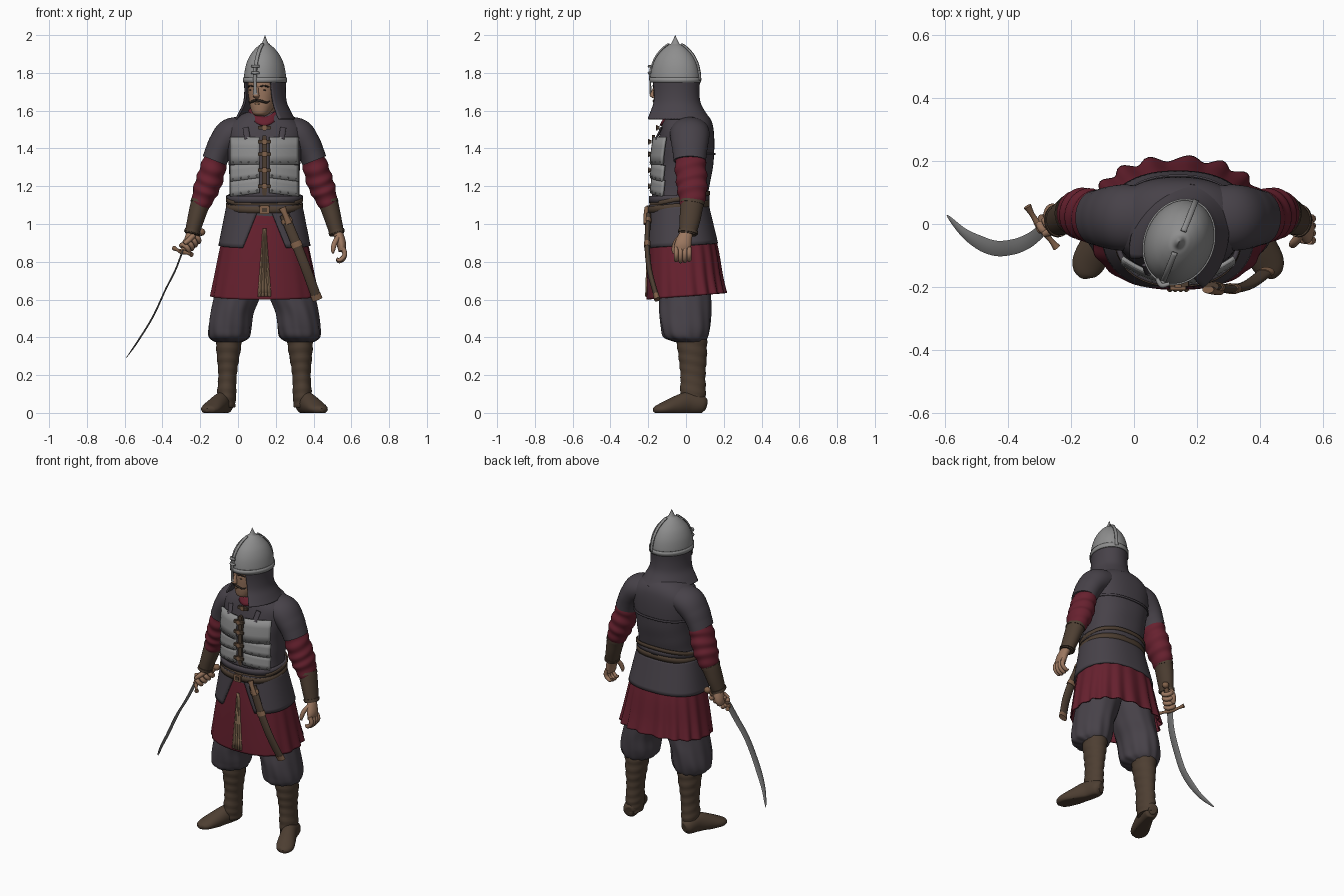
import bpy, bmesh, math
from math import sin, cos, pi, radians
from mathutils import Vector, Matrix

def material(name, rgb):
    m = bpy.data.materials.new(name)
    m.diffuse_color = (*rgb, 1)
    return m

GREY = material("dark grey cloth", (0.063, 0.054, 0.066))
RED = material("dark red cloth", (0.135, 0.015, 0.028))
STEEL = material("steel", (0.27, 0.27, 0.27))
BLADE = material("blade steel", (0.19, 0.19, 0.19))
BROWN = material("brown leather", (0.075, 0.049, 0.032))
SKIN = material("skin", (0.33, 0.185, 0.115))
TAN = material("tan fittings", (0.22, 0.12, 0.068))
LINEN = material("linen", (0.30, 0.19, 0.11))
HAIR = material("dark hair", (0.025, 0.018, 0.014))
CX = 0.14
HEAD = Matrix.Translation((0.143, -0.057, 0)) @ Matrix.Rotation(radians(-22), 4, 'Z')

def spline(pts, t):
    n = len(pts)
    f = min(max(t, 0), 1) * (n - 1)
    i = min(int(f), n - 2)
    f -= i
    a, b, c, d = pts[max(i - 1, 0)], pts[i], pts[i + 1], pts[min(i + 2, n - 1)]
    return [0.5 * (2 * q + (r - p) * f + (2 * p - 5 * q + 4 * r - s) * f * f
            + (3 * q - p - 3 * r + s) * f ** 3) for p, q, r, s in zip(a, b, c, d)]

def sq(a, rx, ry, p=2):
    c, s = cos(a), sin(a)
    return (rx * math.copysign(abs(c) ** (2 / p), c), ry * math.copysign(abs(s) ** (2 / p), s))

def surface(name, fn, nu, nv, mat, closed=False, caps=False, thick=0, xf=None):
    bm = bmesh.new()
    cols = nu if closed else nu + 1
    g = [[bm.verts.new(fn(i / nu, j / nv)) for i in range(cols)] for j in range(nv + 1)]
    for j in range(nv):
        for i in range(nu):
            k = (i + 1) % cols
            bm.faces.new((g[j][i], g[j][k], g[j + 1][k], g[j + 1][i]))
    if caps:
        bm.faces.new(g[0][::-1])
        bm.faces.new(g[-1])
    if xf:
        bm.transform(xf)
    bmesh.ops.remove_doubles(bm, verts=bm.verts, dist=1e-5)
    bmesh.ops.recalc_face_normals(bm, faces=bm.faces)
    me = bpy.data.meshes.new(name)
    bm.to_mesh(me)
    bm.free()
    me.materials.append(mat)
    me.polygons.foreach_set("use_smooth", [True] * len(me.polygons))
    me.set_sharp_from_angle(angle=radians(45))
    ob = bpy.data.objects.new(name, me)
    bpy.context.collection.objects.link(ob)
    if thick:
        mod = ob.modifiers.new("thickness", 'SOLIDIFY')
        mod.thickness, mod.offset = thick, 0
    return ob

# Swept form through points (x, y, z, radius a, radius b)
def tube(name, pts, mat, fold=None, flat=False, ref=(0, 1, 0), p=2, n=32, seg=8, xf=None, floor=False):
    ref = Vector(ref)
    def fn(u, v):
        P = spline(pts, v)
        t = Vector((0, 0, 1))
        if not flat:
            t = (Vector(spline(pts, v + 0.01)[:3]) - Vector(spline(pts, v - 0.01)[:3])).normalized()
        e = ref.cross(t).normalized()
        x, y = sq(2 * pi * u, max(P[3], 1e-4), max(P[4], 1e-4), p)
        m = fold(2 * pi * u, v) if fold else 1
        q = Vector(P[:3]) + (e * x + t.cross(e) * y) * m
        if floor:
            q.z = max(q.z, 0)
        return q
    return surface(name, fn, n, seg * (len(pts) - 1), mat, True, True, 0, xf)

def ball(name, c, r, mat, xf=None):
    surface(name, lambda u, v: (c[0] + r[0] * sin(pi * v) * cos(2 * pi * u), c[1] + r[1] * sin(pi * v) * sin(2 * pi * u),
            c[2] + r[2] * cos(pi * v)), 16, 10, mat, True, False, 0, xf)

# Legs and arms, one side at a time
for s, side in ((-1, "right"), (1, "left")):
    X = lambda pts: [(CX + s * q[0],) + tuple(q[1:]) for q in pts]
    tube(side + "_boot_shaft", X([(.20, .04, .03, .045, .06), (.20, .037, .1, .05, .068), (.196, .037, .2, .049, .066),
         (.192, .035, .3, .06, .075), (.188, .03, .4, .072, .082)]), BROWN, lambda a, v: 1 + .03 * sin(v * 48 + 2 * sin(a)))
    tube(side + "_boot_foot", X([(.197, .103, .04, .025, .03), (.205, .08, .045, .043, .05), (.225, .01, .05, .046, .06),
         (.255, -.06, .035, .052, .05), (.283, -.12, .022, .053, .034), (.297, -.155, .017, .038, .022),
         (.302, -.172, .014, .01, .01)]), BROWN, ref=(0, 0, 1), floor=True)
    tube(side + "_trouser_leg", X([(.19, .02, .375, .07, .075), (.187, .0, .40, .105, .115), (.183, -.002, .45, .114, .13),
         (.172, -.004, .53, .113, .136), (.145, -.004, .62, .122, .136), (.115, -.005, .75, .125, .135),
         (.1, -.01, .88, .1, .12)]), GREY,
         lambda a, v: 1 + .035 * (1 - v) * sin(11 * a + 3 * v) + .012 * sin(4 * a + 14 * v), flat=True, n=64)
    tube(side + "_short_sleeve", X([(.10, .02, 1.50, .07, .10), (.175, .02, 1.475, .085, .105), (.222, .02, 1.425, .075, .098),
         (.248, .02, 1.375, .069, .09), (.264, .02, 1.335, .067, .086)]), GREY)
    tube(side + "_red_sleeve", X([(.245, .02, 1.39, .058, .078), (.268, .023, 1.31, .066, .082), (.292, .03, 1.23, .07, .082),
         (.318, .033, 1.16, .064, .076), (.342, .03, 1.09, .045, .058)]), RED,
         lambda a, v: 1 + .045 * sin(v * 30 + 1.5 * sin(a)), seg=12)
    tube(side + "_bracer", X([(.328, .035, 1.135, .054, .066), (.345, .03, 1.09, .05, .06), (.365, .02, 1.02, .044, .055),
         (.385, .008, .945, .038, .045)]), BROWN)
    for k, (dx, y, z, r) in enumerate(((.335, .033, 1.12, .055), (.38, .012, .965, .043))):
        tube(f"{side}_bracer_band_{k}", X([(dx, y, z, r, r + .01), (dx + .004, y - .002, z - .014, r, r + .01)]), BROWN)

# Relaxed left hand
tube("left_hand_palm", [(.525, .008, .96, .026, .032), (.537, -.005, .93, .026, .038), (.548, -.016, .89, .025, .044),
     (.55, -.02, .855, .018, .042)], SKIN, n=20)
for k in range(4):
    y, d = -.052 + .023 * k, .006 * abs(k - 1.4)
    tube(f"left_finger_{k}", [(.555, y, .875, .013, .013), (.565, y, .845, .013, .013), (.558, y, .815 + d, .012, .012),
         (.537, y, .80 + d, .011, .011), (.522, y, .808 + d, .006, .006)], SKIN, n=10, seg=4)
tube("left_thumb", [(.53, -.03, .93, .014, .016), (.512, -.055, .9, .014, .014), (.503, -.065, .865, .012, .012),
     (.503, -.066, .845, .005, .005)], SKIN, n=10, seg=4)

# Sword: grip, guard, curved blade and the fist around it
A, B = Vector((-.195, .058, .957)), Vector((-.30, -.018, .85))
axis = (B - A).normalized()
tube("sword_grip", [(*A, .013, .013), (*A.lerp(B, .5), .015, .015), (*B, .014, .014)], TAN, n=14)
ball("sword_pommel", A, (.022, .02, .02), TAN)
tube("sword_guard", [(-.338, .056, .872, .013, .013), (-.32, .025, .862, .008, .008), (-.295, -.012, .852, .014, .014),
     (-.265, -.05, .845, .008, .008), (-.245, -.075, .838, .013, .013)], TAN, ref=(0, 0, 1), n=14)
path = [(-.292, -.02, .86), (-.332, -.052, .755), (-.385, -.073, .65), (-.45, -.075, .51), (-.53, -.036, .38), (-.594, .028, .288)]
def blade(u, v):
    t = (Vector(spline(path, v + .01)) - Vector(spline(path, v - .01))).normalized()
    w = (Vector((0, 1, 0)) - t * t.y).normalized()
    half = .024 * min(1, (1 - v) * 3.2) ** .7 + .0005
    x, y = sq(2 * pi * u, half, .0045 * min(1, 6 * (1 - v) + .1), 1.4)
    return Vector(spline(path, v)) + w * x + t.cross(w) * y
surface("sword_blade", blade, 12, 50, BLADE, True, True)
tube("right_hand_palm", [(-.238, .02, .965, .026, .032), (-.25, .024, .935, .028, .038), (-.262, .026, .90, .026, .038),
     (-.272, .02, .872, .016, .026)], SKIN, n=20)
e1 = axis.cross(Vector((0, 0, 1))).normalized()
e2 = axis.cross(e1)
for k in range(4):
    c = A.lerp(B, .3 + .17 * k)
    arc = [(*(c + e1 * .026 * cos(a) + e2 * .026 * sin(a)), .013, .013) for a in [pi * q / 4 for q in range(8)]]
    tube(f"right_finger_{k}", arc, SKIN, ref=axis, n=10, seg=3)
tube("right_thumb", [(-.235, -.005, .94, .015, .015), (-.26, -.022, .915, .014, .014), (-.285, -.032, .895, .01, .01)], SKIN, n=10)

# Red skirt with pleats that deepen towards the back hem
skirt = [(0, .0, .60, .28, .205), (0, -.008, .7, .262, .195), (0, -.018, .88, .228, .178), (0, -.035, 1.06, .185, .145)]
def skirt_fn(u, v):
    a = 2 * pi * u
    P = spline(skirt, v)
    back = .5 + .5 * sin(a)
    x, y = sq(a, P[3], P[4], 2.35)
    m = 1 + .05 * (1 - v) * back * sin(18 * a)
    return (CX + x * m, P[1] + y * m, P[2] + .035 * (1 - v) * back)
surface("red_skirt", skirt_fn, 144, 16, RED, True, False, .008)
surface("linen_front_panel", lambda u, v: (CX + (u - .5) * (.07 - .055 * v), -.211 + .012 * v + .003 * cos(u * 8 * pi),
        .615 + .36 * v), 32, 8, LINEN, thick=.005)

# Tunic: torso and the open skirt flap
tube("tunic_torso", [(CX, -.04, 1.03, .185, .145), (CX, -.038, 1.12, .187, .145), (CX, -.022, 1.22, .185, .15),
     (CX, -.008, 1.32, .19, .153), (CX, 0, 1.42, .205, .15), (CX, .006, 1.50, .205, .14), (CX, .008, 1.55, .165, .125),
     (CX, .005, 1.585, .11, .10), (CX, 0, 1.60, .06, .07)], GREY, flat=True, p=2.35, n=56,
     fold=lambda a, v: 1 + .008 * sin(v * 40 + 3 * cos(a)) * max(0, 1 - 2 * v))
def flap(u, v):
    gap = .08 + .36 * v
    a = -pi / 2 + gap + u * (2 * pi - 2 * gap)
    x, y = sq(a, .195 + .043 * v, .152 + .034 * v, 2.35)
    return (CX + x, -.037 + .015 * v + y, 1.10 - .215 * v + .012 * v * sin(a))
surface("tunic_flap", flap, 72, 10, GREY, thick=.012)

# Rings round the body: sash rolls, belts, back seam
def band(name, z0, z1, h, rx, ry, cy, mat, thick=.008, r=(0, 1)):
    def fn(u, v):
        a = -pi / 2 + 2 * pi * (r[0] + (r[1] - r[0]) * u)
        x, y = sq(a, rx, ry, 2.35)
        return (CX + x, cy + y, z0 + (z1 - z0) * (.5 + .5 * sin(a)) + (v - .5) * h)
    surface(name, fn, 72, 2, mat, r == (0, 1), False, thick)
band("sash", 1.13, 1.14, .035, .193, .152, -.036, GREY, .016)
band("main_belt", 1.075, 1.11, .034, .199, .158, -.038, BROWN)
band("second_belt", 1.10, 1.165, .022, .2, .157, -.033, BROWN)
band("back_seam", 1.37, 1.37, .012, .2, .156, -.002, GREY, .006, (.3, .7))
def box(name, c, d, mat):
    surface(name, lambda u, v: (c[0] + sq(2 * pi * (u + .125), d[0], d[2], 8)[0], c[1] + d[1] * (2 * v - 1),
            c[2] + sq(2 * pi * (u + .125), d[0], d[2], 8)[1]), 16, 1, mat, True, True)
box("belt_buckle", (CX, -.203, 1.075), (.026, .006, .022), TAN)
box("belt_buckle_centre", (CX, -.209, 1.075), (.014, .004, .011), BROWN)

# Breastplate: three rows each side, joined by straps and buckles
rows = ((1.46, 1.315), (1.32, 1.235), (1.24, 1.155))
for s, side in ((-1, "right"), (1, "left")):
    for k, (top, low) in enumerate(rows):
        def plate(u, v, s=s, top=top, low=low):
            d = .026 + .152 * u
            return (CX + s * d, -.178 + 2 * d * d - .009 * v + .1 * max(0, top - v * (top - low) - 1.38), top - v * (top - low) + .02 * (.5 - u) * (top < 1.4))
        surface(f"{side}_chest_plate_{k}", plate, 10, 3, STEEL, thick=.013)
        for j in range(4):
            d = .04 + .042 * j
            ball(f"{side}_rivet_{k}_{j}", (CX + s * d, -.191 + 2 * d * d, low + .012 + .02 * (.5 - j / 3) * (top < 1.4)), (.005,) * 3, STEEL)
    tube(side + "_shoulder_strap", [(CX + s * .09, -.158, 1.45, .016, .006), (CX + s * .1, -.13, 1.51, .016, .006)], GREY, n=12)
box("chest_strap", (CX, -.172, 1.31), (.013, .009, .16), BROWN)
for k, z in enumerate((1.51, 1.435, 1.37, 1.285, 1.20)):
    box(f"chest_buckle_strap_{k}", (CX, (-.148 if k == 0 else -.19), z), (.034, .008, .010), BROWN)
    box(f"chest_buckle_{k}", (CX, (-.156 if k == 0 else -.197), z), (.011, .004, .014), TAN)

# Sheath with fittings and a knife handle
sheath = [(.245, -.198, 1.05), (.29, -.204, .94), (.35, -.2, .79), (.42, -.152, .60)]
def on_sheath(name, t0, t1, a, b, mat):
    tube(name, [(*spline(sheath, t0 + (t1 - t0) * q / 4), a, b) for q in range(5)], mat, n=20, seg=4)
on_sheath("sheath", 0, .98, .026, .014, BROWN)
on_sheath("sheath_throat", .1, .16, .03, .017, TAN)
on_sheath("sheath_middle_fitting", .42, .48, .03, .017, TAN)
on_sheath("sheath_tip", .93, 1, .028, .016, TAN)
tube("knife_handle", [(.235, -.208, 1.085, .02, .012), (.25, -.212, 1.05, .014, .012), (.27, -.214, 1.0, .018, .012)], TAN, n=16)

# Neck, collar and face
tube("neck", [(CX, -.03, 1.5, .06, .065), (CX, -.045, 1.66, .055, .06)], SKIN, flat=True)
def collar(u, v):
    a = 2 * pi * u
    front = max(0, -sin(a)) ** 3
    x, y = sq(a, .092 - .018 * v, .105 - .025 * v)
    return (CX + x, -.018 + y - .012 * front, 1.565 + .045 * v - .045 * front)
surface("red_collar", collar, 40, 3, RED, True, False, .012)
tube("head", [(0, -.06, 1.572, .02, .022), (0, -.058, 1.585, .042, .046), (0, -.042, 1.62, .06, .07), (0, -.03, 1.66, .07, .085),
     (0, -.022, 1.70, .077, .096), (0, -.015, 1.745, .08, .104), (0, -.01, 1.79, .08, .1)], SKIN, flat=True, p=2.2, xf=HEAD)
tube("nose", [(0, -.112, 1.735, .008, .008), (0, -.122, 1.70, .012, .014), (0, -.126, 1.678, .017, .018),
     (0, -.115, 1.665, .01, .008)], SKIN, flat=True, n=16, xf=HEAD)
box_lips = [(-.022, -.103, 1.637, .003, .003), (0, -.112, 1.637, .007, .006), (.022, -.103, 1.637, .003, .003)]
tube("lips", box_lips, TAN, ref=(0, 0, 1), n=12, xf=HEAD)
for s, side in ((-1, "right"), (1, "left")):
    tube(side + "_moustache", [(0, -.118, 1.656, .007, .006), (s * .025, -.11, 1.65, .008, .007),
         (s * .048, -.092, 1.643, .005, .005), (s * .06, -.083, 1.652, .002, .002)], HAIR, ref=(0, 0, 1), n=10, xf=HEAD)
    ball(side + "_eye", (s * .034, -.104, 1.708), (.013, .007, .006), HAIR, HEAD)
    tube(side + "_eyebrow", [(s * .016, -.115, 1.727, .004, .004), (s * .04, -.108, 1.732, .005, .005),
         (s * .06, -.09, 1.724, .003, .003)], HAIR, ref=(0, 0, 1), n=8, xf=HEAD)

# Helmet with spike, rim, ridge, nose guard and neck curtain
prof = [(1.75, 1.0), (1.79, .99), (1.84, .91), (1.885, .75), (1.92, .53), (1.943, .32), (1.955, .17), (1.975, .085), (2.0, .004)]
def dome(u, v):
    z, r = spline(prof, v)
    return (.107 * r * cos(2 * pi * u), .136 * r * sin(2 * pi * u), min(z, 2))
surface("helmet_dome", dome, 48, 40, STEEL, True, True, 0, HEAD)
surface("helmet_rim", lambda u, v: (.109 * cos(2 * pi * u), .138 * sin(2 * pi * u), 1.748 + .028 * v), 48, 1, STEEL, True, False, .006, HEAD)
for s, side in ((-1, "front"), (1, "back")):
    def ridge(u, v, s=s):
        z, r = spline(prof, .03 + .66 * v)
        return ((u - .5) * .018, s * (.136 * r + .005), z + .003)
    surface(f"helmet_ridge_{side}", ridge, 2, 16, STEEL, False, False, .008, HEAD)
tube("nose_guard", [(0, -.14, 1.685, .014, .004), (0, -.142, 1.73, .008, .004), (0, -.143, 1.80, .008, .005),
     (0, -.136, 1.84, .006, .005)], STEEL, n=12, xf=HEAD)
for k, z in enumerate((1.80, 1.835)):
    tube(f"nose_guard_clip_{k}", [(-.022, -.134, z, .006, .006), (0, -.148, z, .008, .008), (.022, -.134, z, .006, .006)],
         STEEL, ref=(0, 0, 1), n=10, xf=HEAD)
curtain = [(1.76, .103, .13), (1.70, .101, .126), (1.64, .108, .133), (1.59, .13, .16), (1.555, .148, .185)]
def curtain_fn(u, v):
    z, rx, ry = spline(curtain, v)
    gap = radians(42 + 14 * v)
    a = -pi / 2 + gap + u * (2 * pi - 2 * gap)
    return (rx * cos(a), ry * sin(a), z)
surface("neck_curtain", curtain_fn, 48, 16, GREY, False, False, .01, HEAD)
